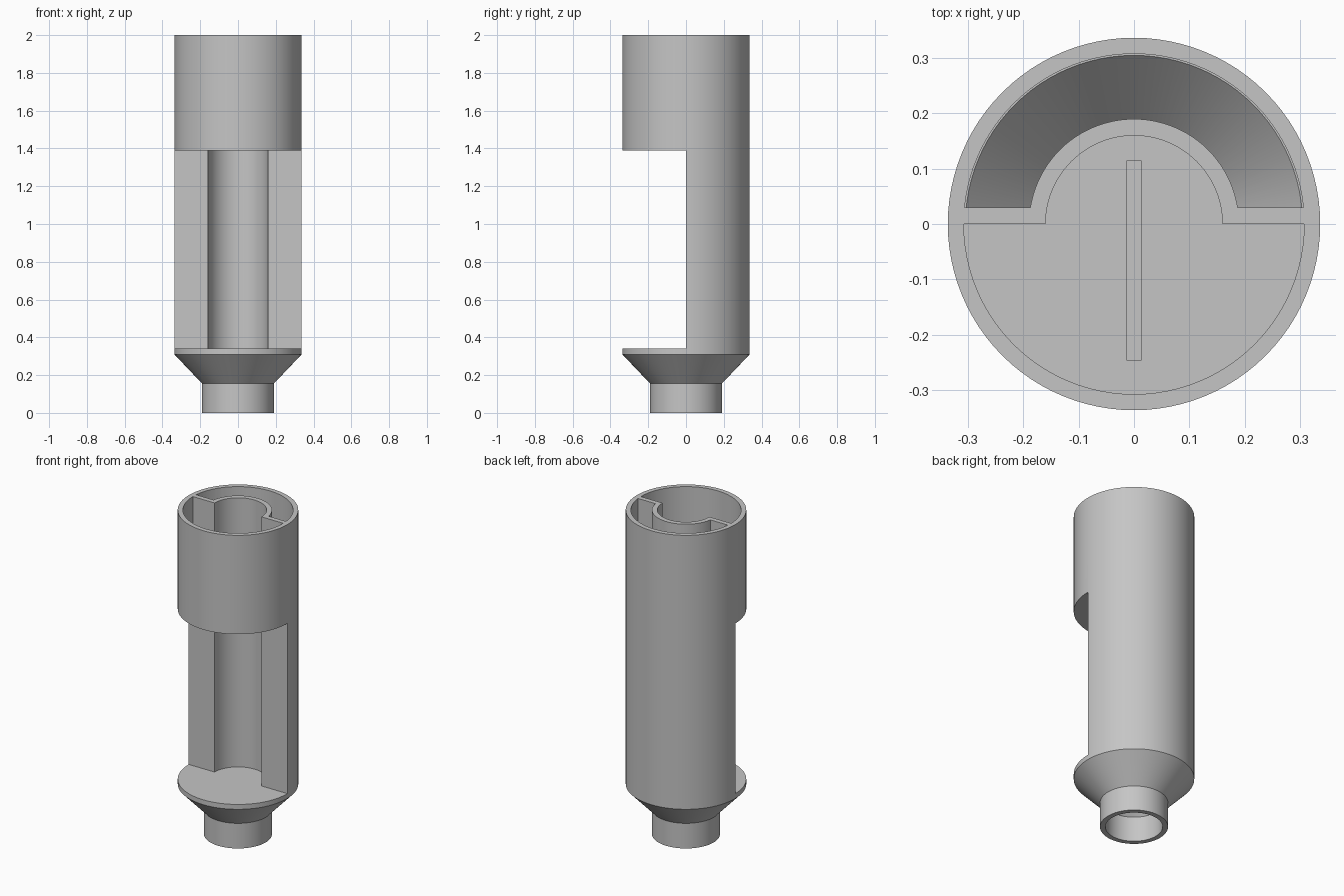
import bpy, bmesh, math

if "Cube" in bpy.data.objects:
    bpy.data.objects.remove(bpy.data.objects["Cube"], do_unlink=True)

SEG = 96                      # segments of a full circle
R_OUT, R_IN = 0.337, 0.308    # outer shell
C_OUT, C_IN = 0.19, 0.16      # inner channel and outlet tube
FLOOR, SHELF, TOP = 0.34, 1.39, 2.0
WALL = 0.03

grey = bpy.data.materials.new("light grey")
grey.use_nodes = True
colour = (0.56, 0.56, 0.56, 1)
grey.diffuse_color = colour
grey.node_tree.nodes["Principled BSDF"].inputs["Base Color"].default_value = colour


def finish(name, bm):
    bmesh.ops.recalc_face_normals(bm, faces=bm.faces[:])
    mesh = bpy.data.meshes.new(name)
    bm.to_mesh(mesh)
    bm.free()
    mesh.materials.append(grey)
    obj = bpy.data.objects.new(name, mesh)
    bpy.context.collection.objects.link(obj)
    return obj


def lathe(name, profile):
    """Closed solid of revolution from (radius, z) points, capped at both ends."""
    bm = bmesh.new()
    rings = [[bm.verts.new((r * math.cos(a), r * math.sin(a), z))
              for a in (2 * math.pi * i / SEG for i in range(SEG))]
             for r, z in profile]
    for lo, hi in zip(rings, rings[1:]):
        for i in range(SEG):
            j = (i + 1) % SEG
            bm.faces.new((lo[i], lo[j], hi[j], hi[i]))
    bm.faces.new(rings[0][::-1])
    bm.faces.new(rings[-1])
    return finish(name, bm)


def prism(name, outline, z0, z1):
    """Upright extrusion of a closed (x, y) outline."""
    bm = bmesh.new()
    face = bm.faces.new([bm.verts.new((x, y, z0)) for x, y in outline])
    ext = bmesh.ops.extrude_face_region(bm, geom=[face])
    verts = [v for v in ext["geom"] if isinstance(v, bmesh.types.BMVert)]
    bmesh.ops.translate(bm, verts=verts, vec=(0, 0, z1 - z0))
    return finish(name, bm)


def arc(r, a0, a1, n=SEG // 2):
    return [(r * math.cos(a0 + (a1 - a0) * i / n), r * math.sin(a0 + (a1 - a0) * i / n))
            for i in range(n + 1)]


def front_outline(r):
    """Front half disc joined to the half-round channel behind it."""
    return arc(r, math.pi, 2 * math.pi) + arc(C_IN, 0, math.pi)


# Solid body: outlet tube, funnel and tall shell
body = lathe("dispenser_body", [(C_OUT, 0), (C_OUT, 0.155), (R_OUT, 0.31), (R_OUT, TOP)])

# Hollow of the outlet and funnel, below the floor plate
bore = lathe("bore_cutter", [(C_IN, -0.1), (C_IN, 0.155), (R_IN, 0.31)])

# Crescent shaft behind the channel wall, open at the top and into the funnel
a_out, a_in = math.asin(WALL / R_IN), math.asin(WALL / C_OUT)
shaft = prism("shaft_cutter",
              arc(R_IN, a_out, math.pi - a_out) + arc(C_OUT, math.pi - a_in, a_in),
              0.307, TOP + 0.1)

# Open front window, upper pocket, and the slot through the shelf between them
window = prism("window_cutter", front_outline(0.45), FLOOR, SHELF)
pocket = prism("pocket_cutter", front_outline(R_IN), SHELF + WALL, TOP + 0.1)
slot = prism("slot_cutter", [(-0.013, -0.247), (0.013, -0.247), (0.013, 0.115), (-0.013, 0.115)],
             SHELF - 0.05, SHELF + 0.1)

# Carve the body, then discard the cutters
bpy.ops.object.select_all(action='DESELECT')
bpy.context.view_layer.objects.active = body
body.select_set(True)
for cutter in (bore, shaft, window, pocket, slot):
    cutter.hide_render = True
    mod = body.modifiers.new(cutter.name, 'BOOLEAN')
    mod.operation = 'DIFFERENCE'
    mod.solver = 'EXACT'
    mod.object = cutter
    bpy.ops.object.modifier_apply(modifier=mod.name)
    bpy.data.objects.remove(cutter, do_unlink=True)

bpy.ops.object.shade_smooth_by_angle(angle=math.radians(30))
